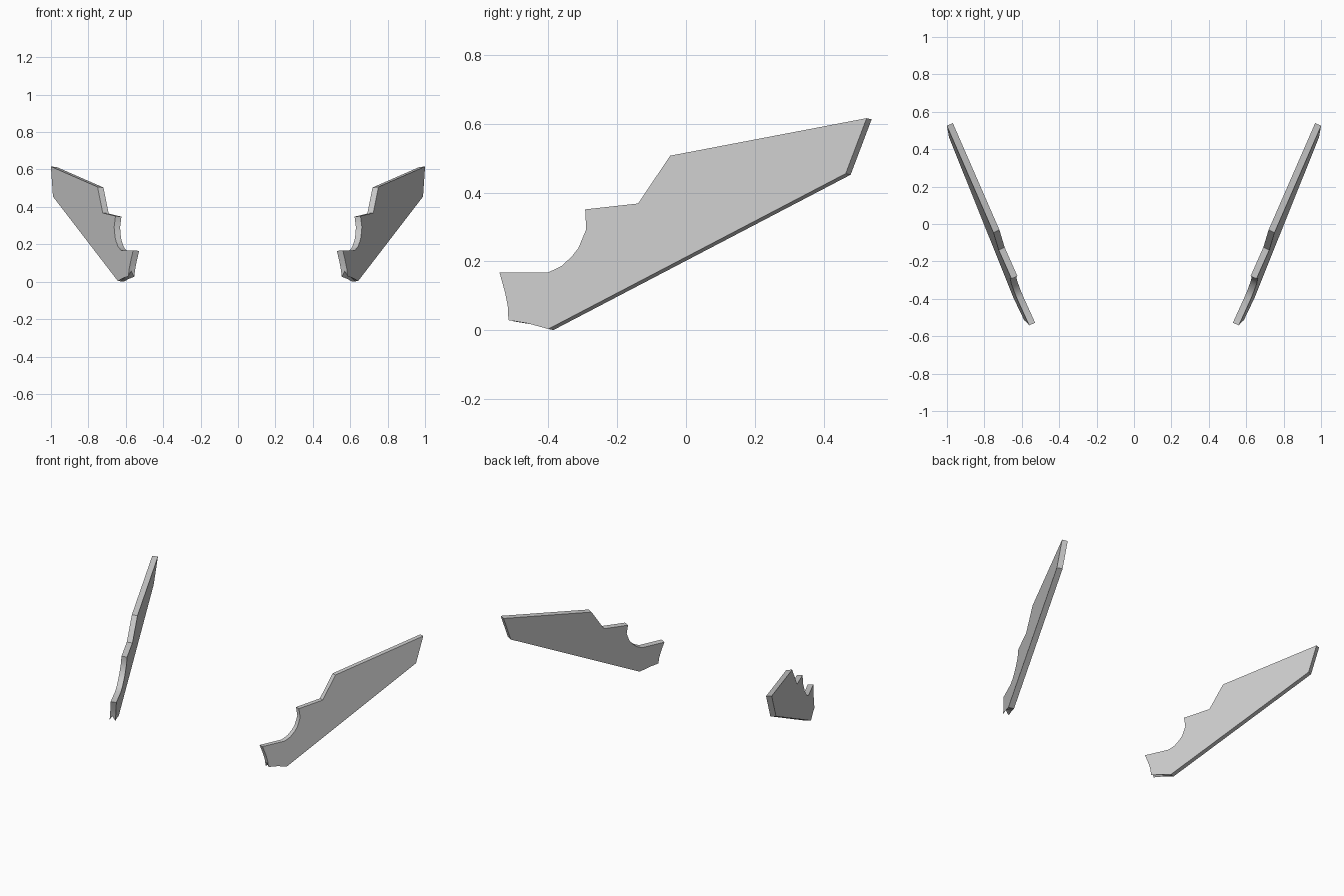
import bpy
import bmesh
from mathutils import Vector

cube = bpy.data.objects.get("Cube")
if cube:
    bpy.data.objects.remove(cube, do_unlink=True)

grey = bpy.data.materials.new("plain grey")
grey.use_nodes = True
colour = (0.6, 0.6, 0.6, 1.0)
grey.diffuse_color = colour
grey.node_tree.nodes["Principled BSDF"].inputs["Base Color"].default_value = colour

# Side profile of a plate as (y, z), starting at the front top corner
PROFILE = [
    (-0.542, 0.168), (-0.40, 0.168), (-0.362, 0.186), (-0.332, 0.214),
    (-0.313, 0.238), (-0.29, 0.293), (-0.293, 0.351), (-0.139, 0.368),
    (-0.046, 0.507), (0.525, 0.616), (0.464, 0.455), (-0.40, 0.0035),
    (-0.461, 0.020), (-0.516, 0.029), (-0.518, 0.070), (-0.526, 0.110),
]
GROOVE = {12: 0.012, 13: 0.03}      # small groove under the front tip
THICKNESS = 0.035
SLOPE_Y, SLOPE_Z, OFFSET = 0.456, -0.104, 0.825


def make_plate(name, side):
    """Angled, leaning plate; side is +1 for left and -1 for right."""
    normal = Vector((1, -SLOPE_Y, -SLOPE_Z)).normalized()
    outer = [Vector((OFFSET + SLOPE_Y * y + SLOPE_Z * z, y, z)) for y, z in PROFILE]
    inner = [p - normal * THICKNESS for p in outer]
    middle = [(a + b) / 2 + Vector((0, 0, GROOVE.get(i, 0)))
              for i, (a, b) in enumerate(zip(outer, inner))]

    bm = bmesh.new()
    rings = [[bm.verts.new((p.x * side, p.y, p.z)) for p in ring]
             for ring in (outer, middle, inner)]
    bm.faces.new(rings[0])
    bm.faces.new(rings[2][::-1])
    n = len(PROFILE)
    for a, b in zip(rings, rings[1:]):
        for i in range(n):
            j = (i + 1) % n
            bm.faces.new((a[i], b[i], b[j], a[j]))
    # Merge the flat halves of the rim back into single faces
    bmesh.ops.dissolve_limit(bm, angle_limit=0.005, verts=bm.verts[:], edges=bm.edges[:])
    bmesh.ops.recalc_face_normals(bm, faces=bm.faces[:])

    mesh = bpy.data.meshes.new(name)
    bm.to_mesh(mesh)
    bm.free()
    mesh.materials.append(grey)
    obj = bpy.data.objects.new(name, mesh)
    bpy.context.collection.objects.link(obj)
    return obj


bpy.ops.object.select_all(action='DESELECT')
for name, side in (("left_plate", 1), ("right_plate", -1)):
    plate = make_plate(name, side)
    plate.select_set(True)
    bpy.context.view_layer.objects.active = plate
bpy.ops.object.shade_smooth_by_angle(angle=0.52)
